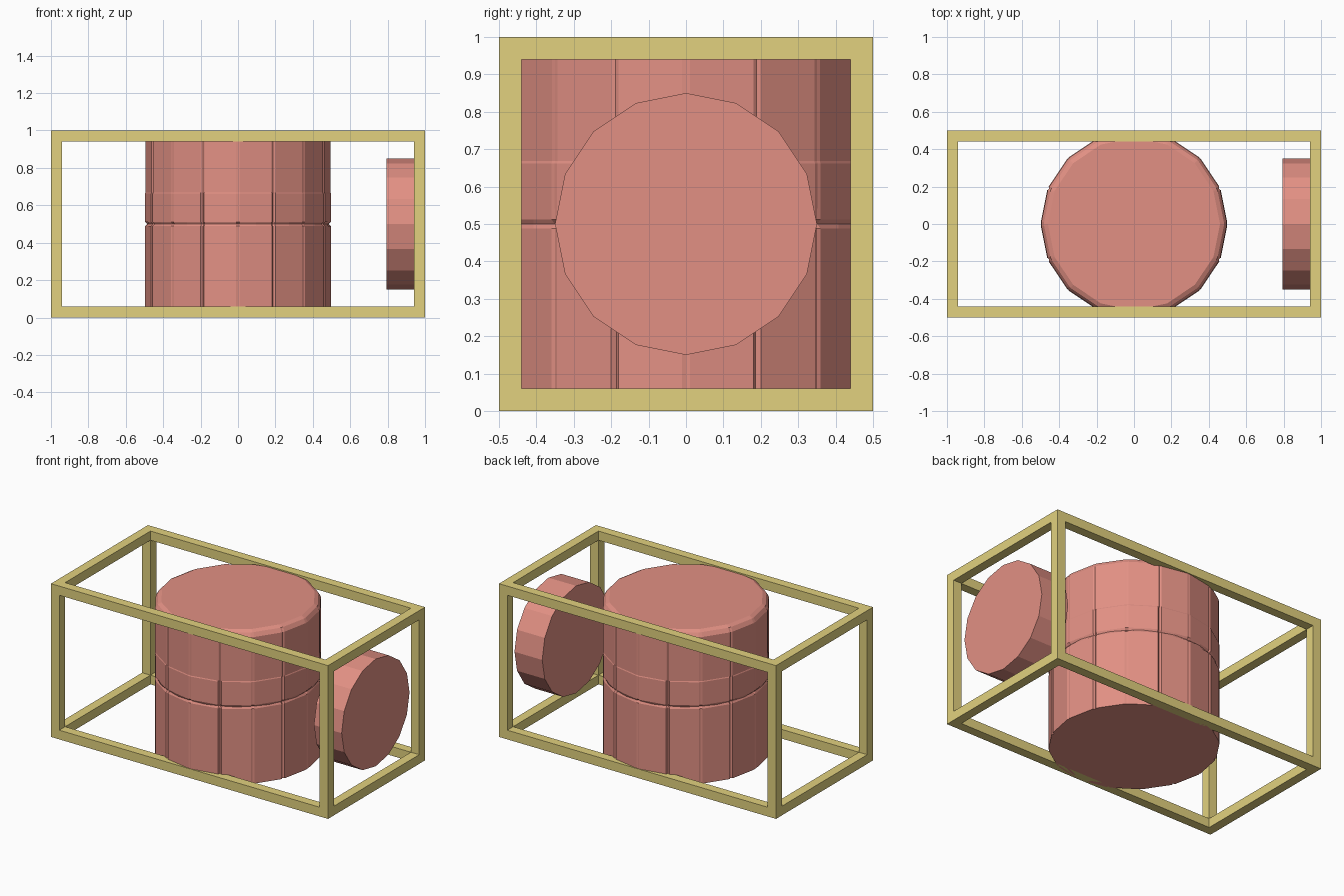
import bpy, bmesh, math
from mathutils import Matrix

if "Cube" in bpy.data.objects:
    bpy.data.objects.remove(bpy.data.objects["Cube"])


def material(name, rgb):
    m = bpy.data.materials.new(name)
    m.diffuse_color = (*rgb, 1)
    m.use_nodes = True
    m.node_tree.nodes["Principled BSDF"].inputs["Base Color"].default_value = m.diffuse_color
    return m


clay = material("clay_pink", (0.76, 0.28, 0.23))
straw = material("straw_yellow", (0.76, 0.64, 0.21))


def finish(bm, name, mat):
    bmesh.ops.recalc_face_normals(bm, faces=bm.faces)
    mesh = bpy.data.meshes.new(name)
    bm.to_mesh(mesh)
    bm.free()
    mesh.materials.append(mat)
    ob = bpy.data.objects.new(name, mesh)
    bpy.context.collection.objects.link(ob)
    return ob


# Open box frame: posts at full height, rails fitted between them
BAR = 0.06
half = BAR / 2
bm = bmesh.new()


def bar(center, size):
    bmesh.ops.create_cube(bm, size=1, matrix=Matrix.Translation(center) @ Matrix.Diagonal((*size, 1)))


for a in (-1, 1):
    for b in (-1, 1):
        z = half if b < 0 else 1 - half
        bar((a * (1 - half), b * (0.5 - half), 0.5), (BAR, BAR, 1))
        bar((0, a * (0.5 - half), z), (2 - 2 * BAR, BAR, BAR))
        bar((a * (1 - half), 0, z), (BAR, 1 - 2 * BAR, BAR))
finish(bm, "box_frame", straw)

# Sixteen-sided end disc, lying along x
bm = bmesh.new()
bmesh.ops.create_cone(bm, cap_ends=True, segments=16, radius1=0.35, radius2=0.35, depth=0.2,
                      matrix=Matrix.Translation((0.893, 0, 0.5)) @ Matrix.Rotation(math.pi / 2, 4, 'Y'))
finish(bm, "end_disc", clay)

# Main drum: sixteen facets, grooved corners, lower panels, waist notches, bevelled top
SIDES, GROOVE = 16, math.radians(1.2)
STEP = 2 * math.pi / SIDES
APOTHEM = 0.5 * math.cos(STEP / 2)


def facet_radius(offset):
    """Radius of a flat facet at an angle from its corner."""
    return APOTHEM / math.cos(STEP / 2 - abs(offset))


# height, rim scale, panel groove depth, plain groove depth, notch depth
levels = [(0, 1, 0.014, 0.005, 0), (0.488, 1, 0.014, 0.005, 0),
          (0.5, 1, 0.018, 0.018, 0.012), (0.512, 1, 0.014, 0.004, 0),
          (0.662, 1, 0.014, 0.003, 0), (0.668, 0.995, 0.006, 0.003, 0),
          (0.955, 0.995, 0.006, 0.003, 0), (0.98, 0.965, 0.002, 0.001, 0),
          (0.992, 0.92, 0, 0, 0)]
bm = bmesh.new()
rings = []
for z, scale, deep, shallow, notch in levels:
    ring = []
    for i in range(SIDES):
        depth = deep if i % 2 else shallow
        for off, cut in ((-GROOVE, notch), (0, depth), (GROOVE, notch), (STEP / 2, 0)):
            r = (facet_radius(off) - cut) * scale
            t = i * STEP + off
            ring.append(bm.verts.new((r * math.cos(t), r * math.sin(t), z)))
    rings.append(ring)
for low, high in zip(rings, rings[1:]):
    n = len(low)
    for j in range(n):
        k = (j + 1) % n
        bm.faces.new((low[j], low[k], high[k], high[j]))
bm.faces.new(rings[0])
bm.faces.new(rings[-1])
finish(bm, "drum", clay)
